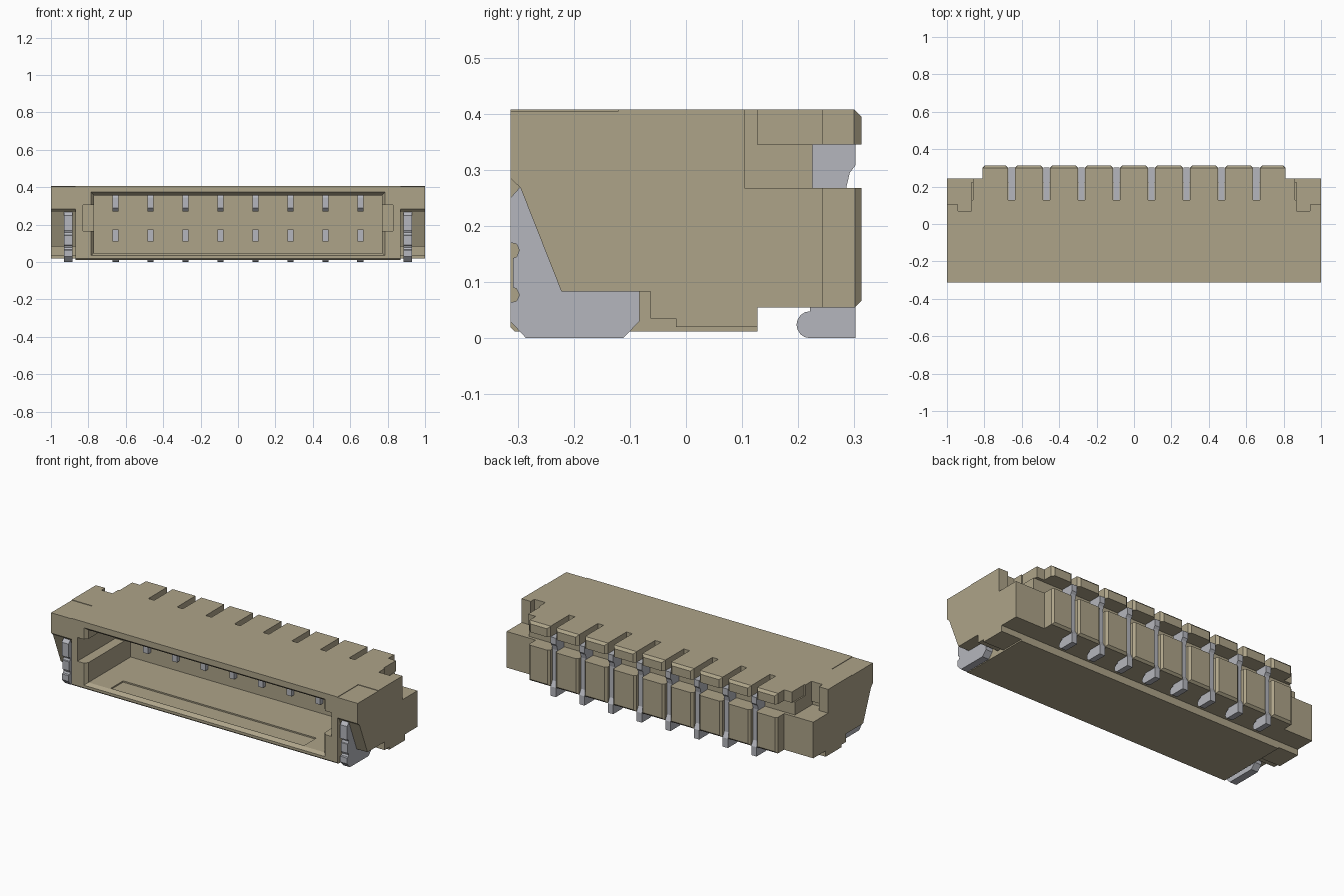
import bpy, bmesh, math

if "Cube" in bpy.data.objects:
    bpy.data.objects.remove(bpy.data.objects["Cube"])


def material(name, rgb):
    m = bpy.data.materials.new(name)
    m.diffuse_color = (*rgb, 1)
    m.use_nodes = True
    m.node_tree.nodes["Principled BSDF"].inputs["Base Color"].default_value = m.diffuse_color
    return m


TAN = material("tan plastic", (0.42, 0.37, 0.25))
METAL = material("grey metal", (0.46, 0.47, 0.51))


def finish(bm, name, mat):
    bmesh.ops.recalc_face_normals(bm, faces=bm.faces[:])
    me = bpy.data.meshes.new(name)
    bm.to_mesh(me)
    bm.free()
    me.materials.append(mat)
    ob = bpy.data.objects.new(name, me)
    bpy.context.collection.objects.link(ob)
    return ob


def loft(name, a, b, mat):
    """Solid between two matching loops of points."""
    bm = bmesh.new()
    va, vb = [bm.verts.new(p) for p in a], [bm.verts.new(p) for p in b]
    bm.faces.new(va)
    bm.faces.new(vb[::-1])
    n = len(va)
    for i in range(n):
        j = (i + 1) % n
        bm.faces.new((va[i], vb[i], vb[j], va[j]))
    return finish(bm, name, mat)


def prism(name, x0, x1, pts, mat=TAN):
    """Side profile (y, z) extruded along x."""
    return loft(name, [(x0, y, z) for y, z in pts], [(x1, y, z) for y, z in pts], mat)


def box(name, x, y, z, mat=TAN, chamfer=0, sharp_z=None):
    """Box from ranges; optional chamfer on the rear edges except the one at sharp_z."""
    bm = bmesh.new()
    bmesh.ops.create_cube(bm, size=1)
    for v in bm.verts:
        v.co = [r[0] if c < 0 else r[1] for c, r in zip(v.co, (x, y, z))]
    if chamfer:
        edges = [e for e in bm.edges if all(abs(v.co.y - y[1]) < 1e-5 for v in e.verts)
                 and not all(abs(v.co.z - sharp_z) < 1e-5 for v in e.verts)]
        bmesh.ops.bevel(bm, geom=edges, offset=chamfer, segments=1, affect='EDGES')
    return finish(bm, name, mat)


def cut(ob, cutter):
    m = ob.modifiers.new("cut", 'BOOLEAN')
    m.operation, m.object, m.solver = 'DIFFERENCE', cutter, 'EXACT'
    cutter.hide_render = True
    cutter.hide_set(True)


def rect(w, z0, z1, y):
    return [(-w, y, z0), (w, y, z0), (w, y, z1), (-w, y, z1)]


F = -0.313          # front plane
W = 0.868           # half width of the shell
PITCH = 0.187
pins = [(i - 3.5) * PITCH for i in range(8)]

# shell with the mating cavity, tapered mouth, side keyways and floor recess
shell = prism("shell", -W, W, [(F, 0.408), (F, 0.02), (F + 0.008, 0.012), (0.127, 0.012), (0.127, 0.408)])
cut(shell, loft("cavity_cutter", rect(0.77, 0.048, 0.357, -0.4), rect(0.77, 0.048, 0.357, 0.1), TAN))
cut(shell, loft("mouth_cutter", rect(0.795, 0.028, 0.382, F - 0.01), rect(0.768, 0.05, 0.355, -0.29), TAN))
cut(shell, box("keyway_cutter", (-0.828, 0.828), (-0.42, 0.04), (0.165, 0.305)))
cut(shell, box("floor_recess_cutter", (-0.63, 0.63), (-0.285, -0.17), (0.04, 0.2)))

# rear core behind the cavity
box("rear_core", (-W, W), (0.12, 0.225), (0.055, 0.345))

# rear combs: an upper and a lower tooth between every pair of contact slots
edges = [-0.81] + [p + s for p in pins for s in (-0.019, 0.019)] + [0.81]
for x0, x1 in zip(edges[::2], edges[1::2]):
    box("upper_tooth", (x0, x1), (0.12, 0.313), (0.345, 0.408), chamfer=0.014, sharp_z=0.345)
    box("lower_tooth", (x0, x1), (0.22, 0.313), (0.055, 0.268), chamfer=0.012, sharp_z=0.268)

# contacts: tail with solder foot, upper arm and lower tip
foot = [(0.221 + 0.024 * math.cos(a), 0.024 + 0.024 * math.sin(a))
        for a in [math.radians(90 + 22.5 * k) for k in range(9)]]
tail = ([(0.12, 0.347), (0.302, 0.347), (0.302, 0.308), (0.292, 0.295), (0.286, 0.27),
         (0.286, 0.085), (0.302, 0.055), (0.302, 0.0)]
        + foot[::-1] + [(0.221, 0.06), (0.221, 0.3), (0.12, 0.3)])
for p in pins:
    prism("contact_tail", p - 0.017, p + 0.017, tail, METAL)
    prism("contact_arm", p - 0.016, p + 0.016,
          [(-0.09, 0.365), (-0.1, 0.345), (-0.1, 0.29), (-0.08, 0.27), (0.11, 0.27), (0.11, 0.365)], METAL)
    box("contact_tip", (p - 0.016, p + 0.016), (0.075, 0.11), (0.11, 0.175), METAL)

# side ears and solder tabs, mirrored
ear = [(F, 0.27), (F, 0.285), (-0.295, 0.268), (-0.222, 0.083), (-0.063, 0.083), (-0.063, 0.035),
       (-0.018, 0.035), (-0.018, 0.02), (0.127, 0.02), (0.127, 0.055), (0.243, 0.055), (0.243, 0.268),
       (-0.28, 0.29)]
ear = [(F, 0.3), (F, 0.285)] + ear[2:12] + [(0.06, 0.268), (0.06, 0.3)]
tab = [(-0.295, 0.27), (F, 0.25), (F, 0.17), (-0.302, 0.168), (-0.297, 0.157), (-0.302, 0.145),
       (-0.308, 0.143), (-0.308, 0.09), (-0.302, 0.088), (-0.297, 0.077), (-0.302, 0.066), (F, 0.064),
       (F, 0.03), (-0.285, 0.0), (-0.112, 0.0), (-0.083, 0.03), (-0.083, 0.1), (-0.2, 0.1), (-0.27, 0.27)]


def span(s, a, b):
    return tuple(sorted((s * a, s * b)))


for s in (-1, 1):
    prism("ear", *span(s, 0.86, 1.0), ear)
    box("ear_top_front", span(s, W, 1.0), (F, -0.12), (0.29, 0.405))
    box("ear_top_inner", span(s, W, 0.94), (-0.12, 0.07), (0.29, 0.408))
    box("ear_top_outer", span(s, 0.94, 1.0), (-0.12, 0.104), (0.268, 0.408))
    box("ear_rear_block", span(s, 0.80, 0.87), (0.12, 0.243), (0.055, 0.268))
    box("rear_top_corner", span(s, 0.80, 0.86), (0.12, 0.243), (0.345, 0.408))
    prism("solder_tab", *span(s, 0.886, 0.93), tab, METAL)
